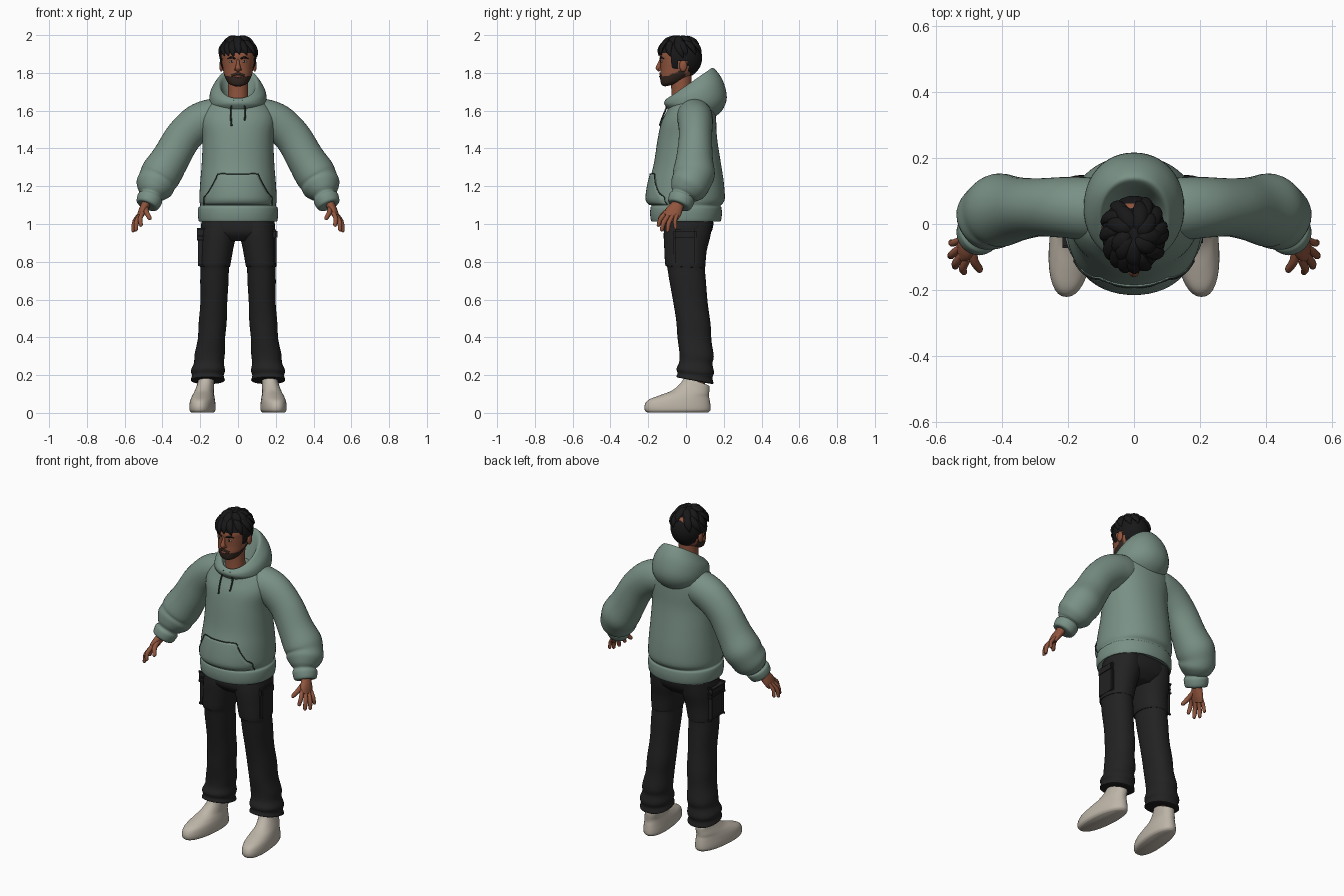
import bpy, bmesh, math, random
from mathutils import Vector
from mathutils.bvhtree import BVHTree

random.seed(4)
cube = bpy.data.objects.get("Cube")
if cube:
    bpy.data.objects.remove(cube, do_unlink=True)


def material(name, r, g, b):
    m = bpy.data.materials.new(name)
    m.use_nodes = True
    m.diffuse_color = (r, g, b, 1)
    m.node_tree.nodes["Principled BSDF"].inputs["Base Color"].default_value = (r, g, b, 1)
    return m


SAGE = material("sage_cloth", .19, .28, .235)
SEAM = material("dark_sage_seam", .03, .045, .038)
BLACK = material("black_cloth", .016, .016, .017)
HAIR = material("black_hair", .009, .009, .01)
SKIN = material("brown_skin", .28, .09, .047)
BEARD = material("beard_brown", .035, .02, .015)
LIP = material("lip_brown", .2, .06, .045)
SHOE = material("cream_shoe", .51, .46, .39)
WHITE = material("eye_white", .55, .5, .45)
PARTS = []


def finish(name, bm, mat):
    bmesh.ops.recalc_face_normals(bm, faces=bm.faces)
    me = bpy.data.meshes.new(name)
    bm.to_mesh(me)
    bm.free()
    me.materials.append(mat)
    ob = bpy.data.objects.new(name, me)
    bpy.context.collection.objects.link(ob)
    PARTS.append(ob)
    return ob


def spline(rings, sub):
    """Catmull-Rom between cross-sections (centre, half-axis, half-axis)."""
    out = []
    n = len(rings)
    for i in range(n - 1):
        a, b, c, d = (rings[max(0, min(n - 1, i + k))] for k in (-1, 0, 1, 2))
        for s in range(sub):
            t = s / sub
            out.append([(2 * q + (r - p) * t + (2 * p - 5 * q + 4 * r - w) * t * t
                         + (3 * q - p - 3 * r + w) * t ** 3) / 2 for p, q, r, w in zip(a, b, c, d)])
    return out + [rings[-1]]


def loft(name, rings, mat, seg=32, sub=4, power=2, side=1):
    bm = bmesh.new()
    loops = []
    for c, u, v in spline(rings, sub):
        loop = []
        for k in range(seg):
            a = math.tau * k / seg
            p, q = (math.copysign(abs(f) ** (2 / power), f) for f in (math.cos(a), math.sin(a)))
            co = c + u * p + v * q
            loop.append(bm.verts.new((co.x * side, co.y, co.z)))
        loops.append(loop)
    for lo, hi in zip(loops, loops[1:]):
        for k in range(seg):
            bm.faces.new((lo[k], lo[k - 1], hi[k - 1], hi[k]))
    bm.faces.new(loops[0])
    bm.faces.new(loops[-1])
    return finish(name, bm, mat)


def level(yf, zf, yb, zb, rx, cx=0, yaw=0):
    """Cross-section given by its front point, back point and half width."""
    f, b = Vector((cx + yaw, yf, zf)), Vector((cx - yaw, yb, zb))
    return (f + b) / 2, Vector((rx, 0, 0)), (b - f) / 2


def tube(name, pts, mat, ref=(0, 1, 0), **kw):
    """Loft along points (x, y, z, radius across, radius along ref)."""
    rings = []
    pos = [Vector(p[:3]) for p in pts]
    for i, p in enumerate(pts):
        t = (pos[min(i + 1, len(pos) - 1)] - pos[max(i - 1, 0)]).normalized()
        v = Vector(ref)
        v = (v - t * v.dot(t)).normalized()
        rings.append((pos[i], t.cross(v) * p[3], v * p[-1]))
    return loft(name, rings, mat, **kw)


def ball(name, at, size, mat):
    bm = bmesh.new()
    bmesh.ops.create_uvsphere(bm, u_segments=20, v_segments=14, radius=1)
    for v in bm.verts:
        v.co = Vector([c * s + o for c, s, o in zip(v.co, size, at)])
    return finish(name, bm, mat)


def front_of(ob):
    tree = BVHTree.FromPolygons([v.co for v in ob.data.vertices],
                                [p.vertices[:] for p in ob.data.polygons])

    def at(x, z, lift=0):
        hit = tree.ray_cast(Vector((x, -1, z)), Vector((0, 1, 0)))[0]
        return (x, (hit.y if hit else 0) - lift, z)
    return at


# Hoodie body with ribbed hem band
torso = loft("hoodie_body", [level(*r) for r in (
    (-.16, 1.03, .16, 1.03, .18), (-.182, 1.012, .182, 1.012, .205), (-.19, 1.05, .19, 1.05, .212),
    (-.188, 1.085, .188, 1.085, .21), (-.184, 1.098, .184, 1.098, .2), (-.207, 1.13, .205, 1.13, .205),
    (-.195, 1.22, .2, 1.22, .2), (-.17, 1.32, .185, 1.32, .192), (-.15, 1.45, .165, 1.45, .188),
    (-.13, 1.54, .16, 1.54, .198), (-.1, 1.6, .155, 1.6, .185), (-.08, 1.645, .14, 1.65, .135),
    (-.06, 1.67, .1, 1.67, .07))], SAGE, seg=56, power=2.15)
chest = front_of(torso)

# Fallen hood: outer bag, rim and inside
loft("hood", [level(*r) for r in (
    (-.09, 1.6, .13, 1.55, .1), (-.112, 1.63, .19, 1.6, .142), (-.115, 1.645, .216, 1.67, .152),
    (-.11, 1.655, .195, 1.76, .143), (-.1, 1.665, .15, 1.822, .112), (-.09, 1.665, .125, 1.815, .096),
    (-.08, 1.655, .1, 1.76, .084), (-.06, 1.62, .06, 1.66, .06))], SAGE, seg=48, power=2.1)

# Front pouch pocket, laid on the body, with a seam around it
LOW, HIGH = 1.1, 1.265


def pocket_half(t):
    return .18 - .075 * max(0, (t - .25) / .75) ** .8


bm = bmesh.new()
rows = []
for i in range(13):
    t = i / 12
    rows.append([bm.verts.new(chest(pocket_half(t) * (k / 8 - 1), LOW + (HIGH - LOW) * t, .008))
                 for k in range(17)])
for lo, hi in zip(rows, rows[1:]):
    for k in range(16):
        bm.faces.new((lo[k], lo[k + 1], hi[k + 1], hi[k]))
pocket = finish("pouch_pocket", bm, SAGE)
thick = pocket.modifiers.new("thickness", "SOLIDIFY")
thick.thickness = .014
outline = [(-pocket_half(i / 8), i / 8) for i in range(9)]
outline += [(x, 1) for x in (-.05, 0, .05)] + [(-x, t) for x, t in reversed(outline)]
tube("pocket_seam", [chest(x, LOW + (HIGH - LOW) * t, .008) + (.003,) for x, t in outline],
     SEAM, seg=6, sub=2)

# Head, neck and short beard
head = loft("head", [level(*r) for r in (
    (-.11, 1.728, -.05, 1.742, .025), (-.13, 1.738, -.01, 1.76, .053), (-.137, 1.775, .035, 1.795, .072),
    (-.135, 1.82, .06, 1.825, .08), (-.137, 1.865, .076, 1.865, .085), (-.136, 1.9, .078, 1.9, .086),
    (-.112, 1.95, .06, 1.95, .072), (-.06, 1.98, .02, 1.98, .03))], SKIN, seg=64, sub=8, power=2.2)
head.data.materials.append(BEARD)
for p in head.data.polygons:
    c = p.center
    if c.y < -.005 and c.z < 1.782 + .45 * max(0, c.y + .1):
        p.material_index = 1
loft("neck", [level(-.085, 1.6, .045, 1.6, .062), level(-.078, 1.68, .03, 1.68, .054),
              level(-.08, 1.79, .03, 1.79, .055)], SKIN)
face = front_of(head)
tube("nose", [(0, -.132, 1.872, .006), (0, -.142, 1.848, .009), (0, -.146, 1.826, .015),
              (0, -.136, 1.812, .011)], SKIN, seg=16)
tube("moustache", [face(x, 1.797 - abs(x) * .35, 0) + (.006, .005) for x in (-.034, -.015, 0, .015, .034)],
     BEARD, seg=10)
ball("lips", face(0, 1.78, -.001), (.02, .006, .006), LIP)

# Hair cap trimmed along the hairline
HC, HR = Vector((0, -.03, 1.88)), Vector((.094, .112, .108))


def hairline(y):
    return 1.905 if y < -.075 else 1.825 if y < -.045 else 1.865 if y < .01 else 1.785


bm = bmesh.new()
bmesh.ops.create_uvsphere(bm, u_segments=56, v_segments=40, radius=1.03)
for v in bm.verts:
    v.co = HC + v.co * HR
gone = [f for f in bm.faces if f.calc_center_median().z < hairline(f.calc_center_median().y)]
bmesh.ops.delete(bm, geom=gone, context="FACES")
finish("hair_cap", bm, HAIR)


def scalp(az, el, lift):
    a, e = math.radians(az), math.radians(el)
    return HC + HR * lift * Vector((math.cos(e) * math.sin(a), -math.cos(e) * math.cos(a), math.sin(e)))


# Swept hair locks, long over the brow and shorter behind
for ring, (count, start, drop) in enumerate(((9, 84, 40), (13, 62, 48))):
    for i in range(count):
        az = -150 + 300 * i / (count - 1) + random.uniform(-8, 8)
        end = start - drop + random.uniform(-6, 6)
        twist = random.uniform(10, 34)
        w = .023 - .003 * ring
        pts = [tuple(scalp(az + twist * (t - .5), start + (end - start) * t, lift)) + (w * k, w * k * .6)
               for t, lift, k in ((0, .97, .3), (.3, 1.03, .9), (.7, 1.06, 1), (1, 1.07, .6), (1.2, 1.03, .1))]
        tube(f"hair_lock_{ring}_{i}", pts, HAIR, ref=scalp(az, (start + end) / 2, 1) - HC, seg=10)

for side, tag in ((1, "left"), (-1, "right")):
    # Face details
    at = face(side * .034, 1.86)
    ball(tag + "_eye", at, (.013, .004, .006), WHITE)
    ball(tag + "_iris", (at[0], at[1] - .003, at[2]), (.0055, .003, .0055), HAIR)
    tube(tag + "_brow", [face(side * x, z, .001) + (r, .004) for x, z, r in
                         ((.014, 1.875, .004), (.035, 1.882, .005), (.055, 1.876, .002))], HAIR, seg=8)
    ball(tag + "_nostril", (side * .012, -.137, 1.819), (.008, .009, .007), SKIN)
    ball(tag + "_ear", (side * .088, -.015, 1.838), (.011, .02, .032), SKIN)

    # Drawstring
    tube(tag + "_drawstring", [chest(side * x, z, d) + (.0045,) for x, z, d in
                               ((.02, 1.655, .035), (.036, 1.62, .014), (.038, 1.57, .008),
                                (.034, 1.52 if side < 0 else 1.55, .006))], SEAM, seg=8)

    # Sleeve with full forearm and gathered cuff
    tube(tag + "_sleeve", [
        (.05, .04, 1.57, .08, .08), (.13, .045, 1.565, .098, .095), (.21, .05, 1.535, .1, .092),
        (.29, .05, 1.46, .097, .088), (.355, .045, 1.35, .1, .097), (.405, .042, 1.27, .108, .111),
        (.428, .03, 1.228, .102, .104), (.443, .012, 1.195, .1, .1), (.455, -.008, 1.165, .076, .08),
        (.46, -.015, 1.15, .06, .063), (.466, -.022, 1.135, .068, .07), (.48, -.036, 1.1, .06, .062),
        (.482, -.038, 1.096, .035, .036)], SAGE, seg=36, side=side)

    # Hand
    tube(tag + "_palm", [(.47, -.028, 1.14, .028, .03), (.49, -.045, 1.1, .024, .034),
                         (.508, -.066, 1.065, .021, .044), (.522, -.08, 1.035, .014, .04)],
         SKIN, seg=20, side=side)
    for finger, base, tip, r in (
            ("index", (.504, -.105, 1.06), (.515, -.15, .987), .0115),
            ("middle", (.516, -.09, 1.05), (.543, -.132, .962), .012),
            ("ring", (.524, -.07, 1.045), (.558, -.1, .957), .0115),
            ("little", (.524, -.048, 1.05), (.556, -.056, .972), .01),
            ("thumb", (.488, -.06, 1.09), (.465, -.145, 1.025), .013)):
        a, b = Vector(base), Vector(tip)
        bend = Vector((.008, -.006, .004))
        tube(f"{tag}_{finger}_finger", [tuple(p) + (r * k,) for p, k in (
            (a, 1), (a.lerp(b, .5) + bend, 1.05), (a.lerp(b, .9), .85), (b, .3))],
            SKIN, ref=(1, 0, 0), seg=12, side=side)

    # Trouser leg: wide thigh panel, seam step, loose folds at the hem
    loft(tag + "_trouser_leg", [level(*r) for r in (
        (-.11, 1.02, .14, 1.02, .088, .1), (-.118, .95, .13, .94, .094, .104),
        (-.115, .87, .11, .86, .087, .113), (-.11, .785, .102, .775, .081, .122),
        (-.1, .772, .1, .762, .075, .123), (-.088, .7, .105, .7, .075, .125),
        (-.068, .59, .115, .58, .071, .128), (-.052, .49, .13, .47, .074, .134),
        (-.045, .4, .135, .38, .072, .141), (-.035, .32, .147, .3, .08, .15),
        (-.036, .27, .14, .26, .079, .154), (-.05, .235, .148, .215, .09, .159),
        (-.045, .21, .14, .185, .084, .16), (-.05, .19, .145, .155, .09, .16),
        (-.03, .185, .125, .155, .07, .16))], BLACK, seg=36, power=2.2, side=side)

    # Cargo pocket with flap on the thigh
    for part, z, h, d in (("cargo_pocket", .86, .15, .022), ("cargo_flap", .945, .05, .03)):
        bm = bmesh.new()
        bmesh.ops.create_cube(bm, size=1)
        for v in bm.verts:
            v.co = Vector((side * (.193 + v.co.x * d), -.005 + v.co.y * .12, z + v.co.z * h))
        bmesh.ops.bevel(bm, geom=bm.edges[:], offset=.008, segments=2, affect="EDGES")
        finish(f"{tag}_{part}", bm, BLACK)

    # Ankle and slip-on shoe
    loft(tag + "_ankle", [level(.015, .08, .1, .08, .036, .168), level(.015, .28, .1, .28, .036, .163)],
         SKIN, seg=20, side=side)
    loft(tag + "_shoe", [level(*r) for r in (
        (-.205, .002, .118, .002, .056, .188, .016), (-.218, .014, .129, .014, .066, .188, .016),
        (-.219, .04, .13, .035, .067, .188, .016), (-.2, .068, .126, .065, .063, .187, .015),
        (-.14, .093, .122, .085, .057, .184, .012), (-.075, .118, .122, .1, .051, .18, .007),
        (-.03, .155, .124, .122, .046, .173, .003), (-.01, .187, .124, .142, .043, .169, 0),
        (.0, .185, .115, .142, .037, .169, 0), (.01, .13, .105, .11, .032, .169, 0))],
        SHOE, seg=36, power=2.25, side=side)

# Trouser seat
loft("trouser_seat", [level(*r) for r in (
    (-.105, 1.06, .135, 1.06, .18), (-.117, 1.0, .145, 1.0, .195), (-.115, .95, .13, .95, .185),
    (-.08, .91, .09, .91, .09))], BLACK, seg=40, power=2.4)

# Smooth shading with crisp edges
for ob in bpy.context.selected_objects:
    ob.select_set(False)
for ob in PARTS:
    ob.select_set(True)
bpy.context.view_layer.objects.active = torso
bpy.ops.object.shade_smooth_by_angle(angle=math.radians(50))
